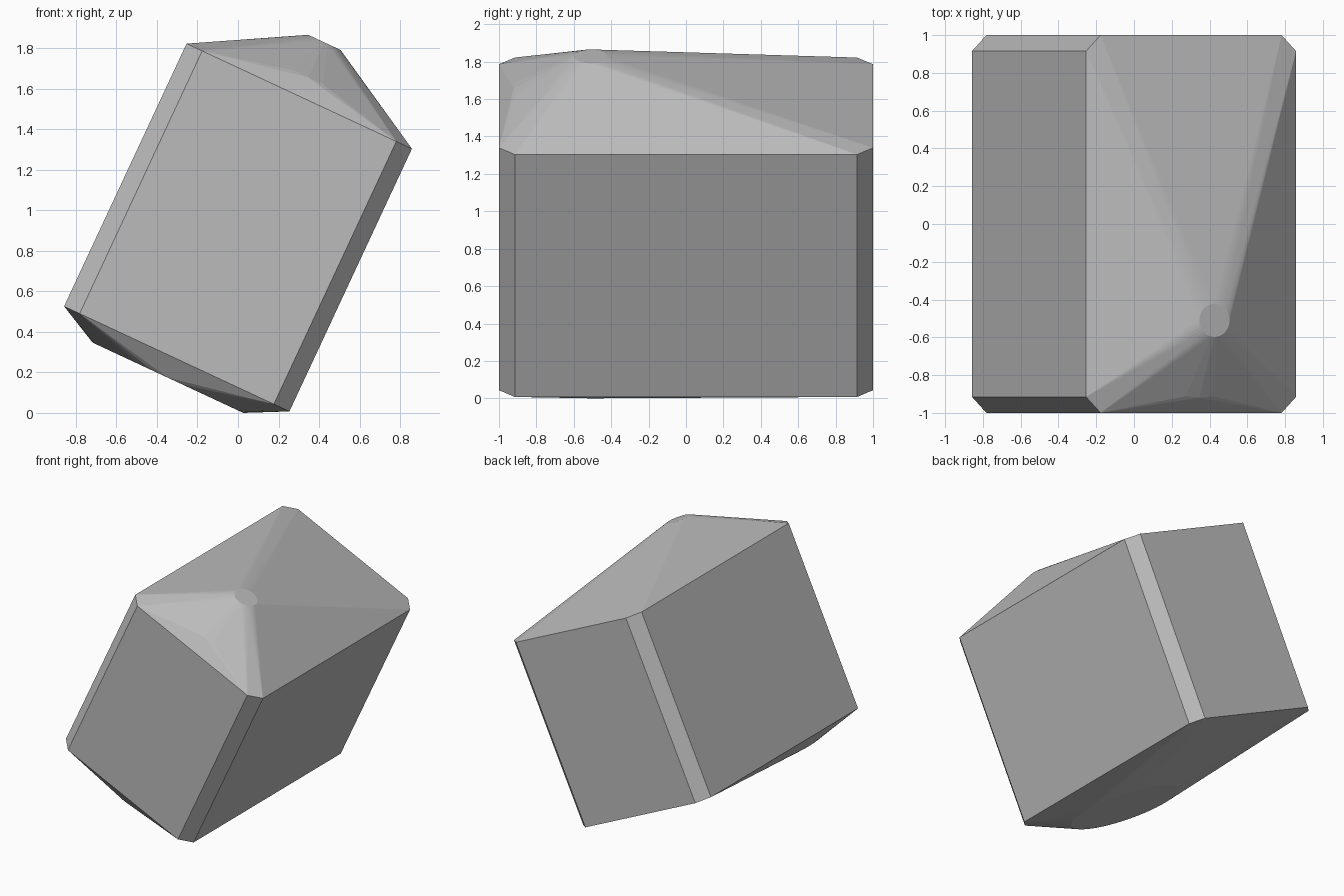
import bpy, bmesh, math
from mathutils import Matrix, Vector

if "Cube" in bpy.data.objects:
    bpy.data.objects.remove(bpy.data.objects["Cube"])

HU, HY, HW, CH = 0.6135, 1.0, 0.715, 0.085   # half sizes of the prism, corner chamfer
TILT = math.radians(25)
BOSS_Y = -0.51                               # off-centre bosses on both ends


def ring(radius, w, n):
    return [Vector((radius * math.cos(2 * math.pi * i / n),
                    BOSS_Y + radius * math.sin(2 * math.pi * i / n), w)) for i in range(n)]


# chamfered block corners, mirrored over all axes
points = []
for sx in (-1, 1):
    for sy in (-1, 1):
        for sz in (-1, 1):
            points.append(Vector((sx * HU, sy * (HY - CH), sz * HW)))
            points.append(Vector((sx * (HU - CH), sy * HY, sz * HW)))

# wide boss through both ends, small tip on top
points += ring(0.41, 0.818, 32) + ring(0.41, -0.818, 32) + ring(0.088, 1.008, 32)

# wrap everything in one convex shell
bm = bmesh.new()
for p in points:
    bm.verts.new(p)
res = bmesh.ops.convex_hull(bm, input=bm.verts[:])
loose = [v for v in bm.verts if not v.link_faces]
bmesh.ops.delete(bm, geom=loose, context='VERTS')
bmesh.ops.dissolve_limit(bm, angle_limit=math.radians(0.3), verts=bm.verts[:], edges=bm.edges[:])
bmesh.ops.recalc_face_normals(bm, faces=bm.faces[:])

# lean to the right and stand on the ground
bm.transform(Matrix.Rotation(TILT, 4, 'Y'))
low = min(v.co.z for v in bm.verts)
bm.transform(Matrix.Translation((0, 0, -low)))

mesh = bpy.data.meshes.new("tilted_shell")
bm.to_mesh(mesh)
bm.free()
obj = bpy.data.objects.new("tilted_shell", mesh)
bpy.context.collection.objects.link(obj)

grey = bpy.data.materials.new("light grey")
grey.diffuse_color = (0.5, 0.5, 0.5, 1)
grey.use_nodes = True
grey.node_tree.nodes["Principled BSDF"].inputs["Base Color"].default_value = grey.diffuse_color
mesh.materials.append(grey)
